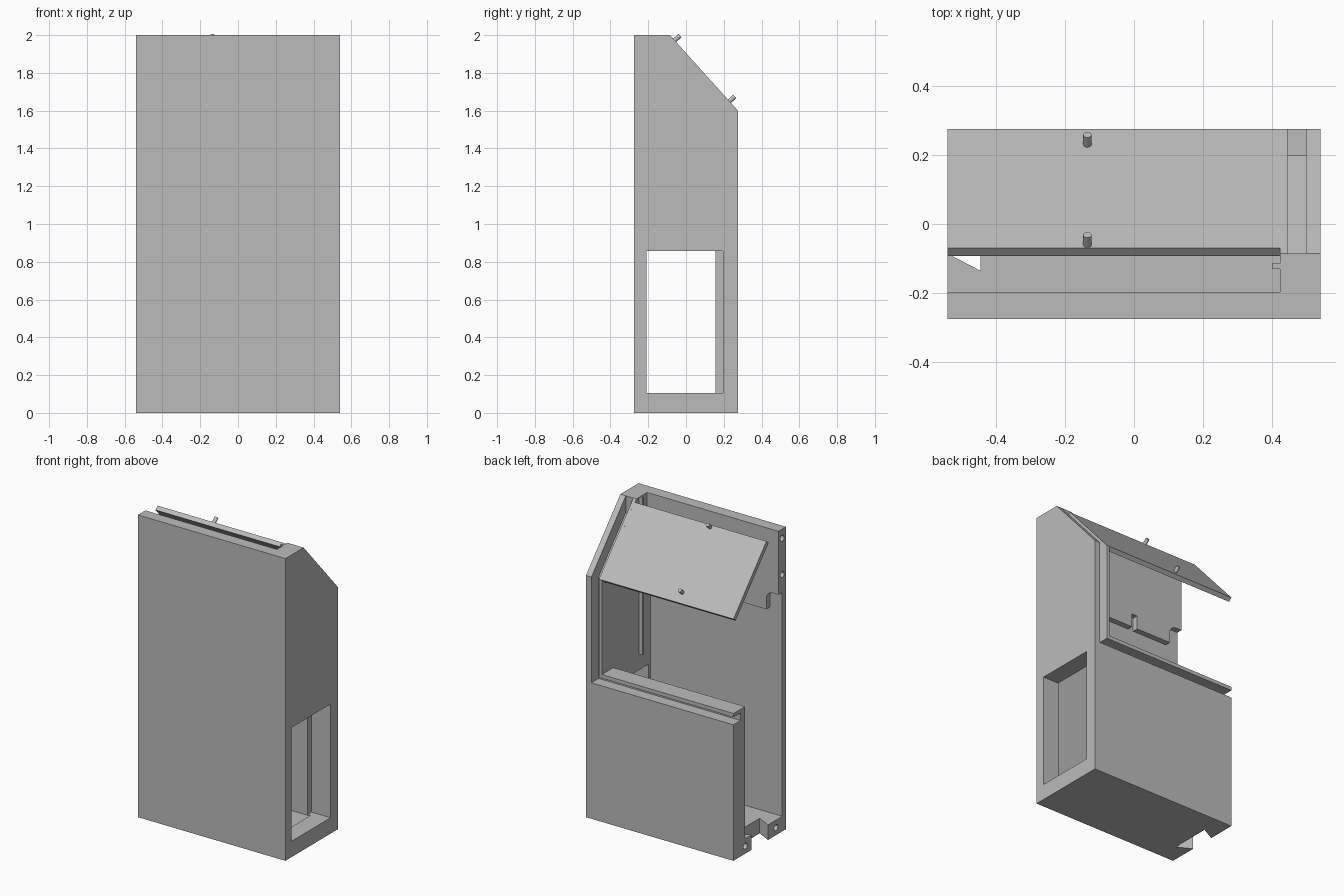
import bpy, bmesh, math
from mathutils import Vector

cube = bpy.data.objects.get("Cube")
if cube:
    bpy.data.objects.remove(cube, do_unlink=True)

grey = bpy.data.materials.new("plain grey")
grey.use_nodes = True
COLOUR = (0.5, 0.5, 0.5, 1)
grey.diffuse_color = COLOUR
grey.node_tree.nodes["Principled BSDF"].inputs["Base Color"].default_value = COLOUR


def finish(name, bm):
    bmesh.ops.recalc_face_normals(bm, faces=bm.faces)
    mesh = bpy.data.meshes.new(name)
    bm.to_mesh(mesh)
    bm.free()
    mesh.materials.append(grey)
    obj = bpy.data.objects.new(name, mesh)
    bpy.context.collection.objects.link(obj)
    return obj


def prism(name, axis, points, lo, hi):
    """Extrude a flat outline along one axis; the outline uses the other two in order."""
    bm = bmesh.new()
    place = {"x": lambda a, b, t: (t, a, b),
             "y": lambda a, b, t: (a, t, b),
             "z": lambda a, b, t: (a, b, t)}[axis]
    face = bm.faces.new([bm.verts.new(place(a, b, lo)) for a, b in points])
    moved = bmesh.ops.extrude_face_region(bm, geom=[face])["geom"]
    bmesh.ops.translate(bm, verts=[v for v in moved if isinstance(v, bmesh.types.BMVert)],
                        vec=place(0, 0, hi - lo))
    return finish(name, bm)


def box(name, x, y, z):
    return prism(name, "z", [(x[0], y[0]), (x[1], y[0]), (x[1], y[1]), (x[0], y[1])], *z)


def rod(name, centre, direction, radius, length):
    bm = bmesh.new()
    bmesh.ops.create_cone(bm, cap_ends=True, segments=20, radius1=radius,
                          radius2=radius, depth=length)
    obj = finish(name, bm)
    turn = Vector(direction).to_track_quat("Z", "Y").to_matrix().to_4x4()
    turn.translation = centre
    obj.data.transform(turn)
    return obj


def cut(target, cutter):
    mod = target.modifiers.new("cut", "BOOLEAN")
    mod.operation = "DIFFERENCE"
    mod.solver = "EXACT"
    mod.object = cutter
    bpy.context.view_layer.objects.active = target
    bpy.ops.object.modifier_apply(modifier=mod.name)
    bpy.data.objects.remove(cutter, do_unlink=True)


HALF = 0.54          # half width
INNER = 0.423        # inner face of the closed side wall
FRONT, BACK = -0.275, 0.275
SLOPE_Y, SLOPE_Z = -0.085, 1.6

# Casing outline with the sloped top
casing = prism("casing", "x", [(FRONT, 0), (BACK, 0), (BACK, SLOPE_Z),
                               (SLOPE_Y, 2), (FRONT, 2)], -HALF, HALF)

# Hollow inside, open at one end, at the top and at the upper back
cut(casing, prism("hollow", "x", [
    (-0.235, 0.1), (0.155, 0.1), (0.155, 0.975), (0.4, 0.975), (0.4, 2.1),
    (-0.197, 2.1), (-0.197, 1.46), (-0.235, 1.46)], -0.6, INNER))

# Channel along the back sill and up the side wall
cut(casing, box("sill_channel", (-0.6, 0.47), (0.2, 0.3), (0.9, 0.95)))
cut(casing, prism("side_channel", "x", [
    (0.2, 0.9), (0.3, 0.9), (0.3, 2.1), (SLOPE_Y, 2.1),
    (SLOPE_Y, 1.888), (0.2, 1.571)], 0.445, 0.5))

# Window through the side wall
cut(casing, box("window", (0.4, 0.6), (-0.21, 0.197), (0.105, 0.857)))

# Dovetail notch in the floor
cut(casing, prism("dovetail", "z", [(-0.56, -0.075), (-0.445, -0.135),
                                    (-0.445, 0.135), (-0.56, 0.075)], -0.1, 0.2))

# Rounded corner notch and slot under the thick front panel
arc = [(-0.5 + 0.05 * math.cos(a), 1.53 + 0.05 * math.sin(a))
       for a in (math.pi / 2 * i / 8 for i in range(9))]
cut(casing, prism("corner_notch", "y", [(-0.6, 1.4), (-0.45, 1.4)] + arc + [(-0.6, 1.58)],
                  -0.235, -0.15))
cut(casing, box("front_slot", (-0.19, -0.15), (-0.235, -0.15), (1.4, 1.55)))

# Fixing holes in the open end
for y, z in [(-0.235, 1.94), (-0.235, 1.7), (-0.17, 0.05), (0.15, 0.05)]:
    cut(casing, rod("fixing_hole", (-HALF, y, z), (1, 0, 0), 0.02, 0.16))

# Guide rib on the inside of the side wall
box("guide_rib", (0.4, INNER), (-0.13, -0.115), (0.96, 2))

# Sloped lid and its two pegs
prism("sloped_lid", "x", [(-0.07, 1.983), (BACK, SLOPE_Z), (0.253, 1.58), (-0.092, 1.963)],
      -HALF, INNER)
normal = Vector((0, 2 - SLOPE_Z, BACK - SLOPE_Y)).normalized()
for label, y in (("upper", -0.06), ("lower", 0.23)):
    base = Vector((-0.135, y, 2 - (y - SLOPE_Y) * (2 - SLOPE_Z) / (BACK - SLOPE_Y)))
    peg = rod(label + "_peg", base + normal * 0.014, normal, 0.012, 0.048)
    bpy.ops.object.select_all(action="DESELECT")
    peg.select_set(True)
    bpy.context.view_layer.objects.active = peg
    bpy.ops.object.shade_smooth_by_angle()
